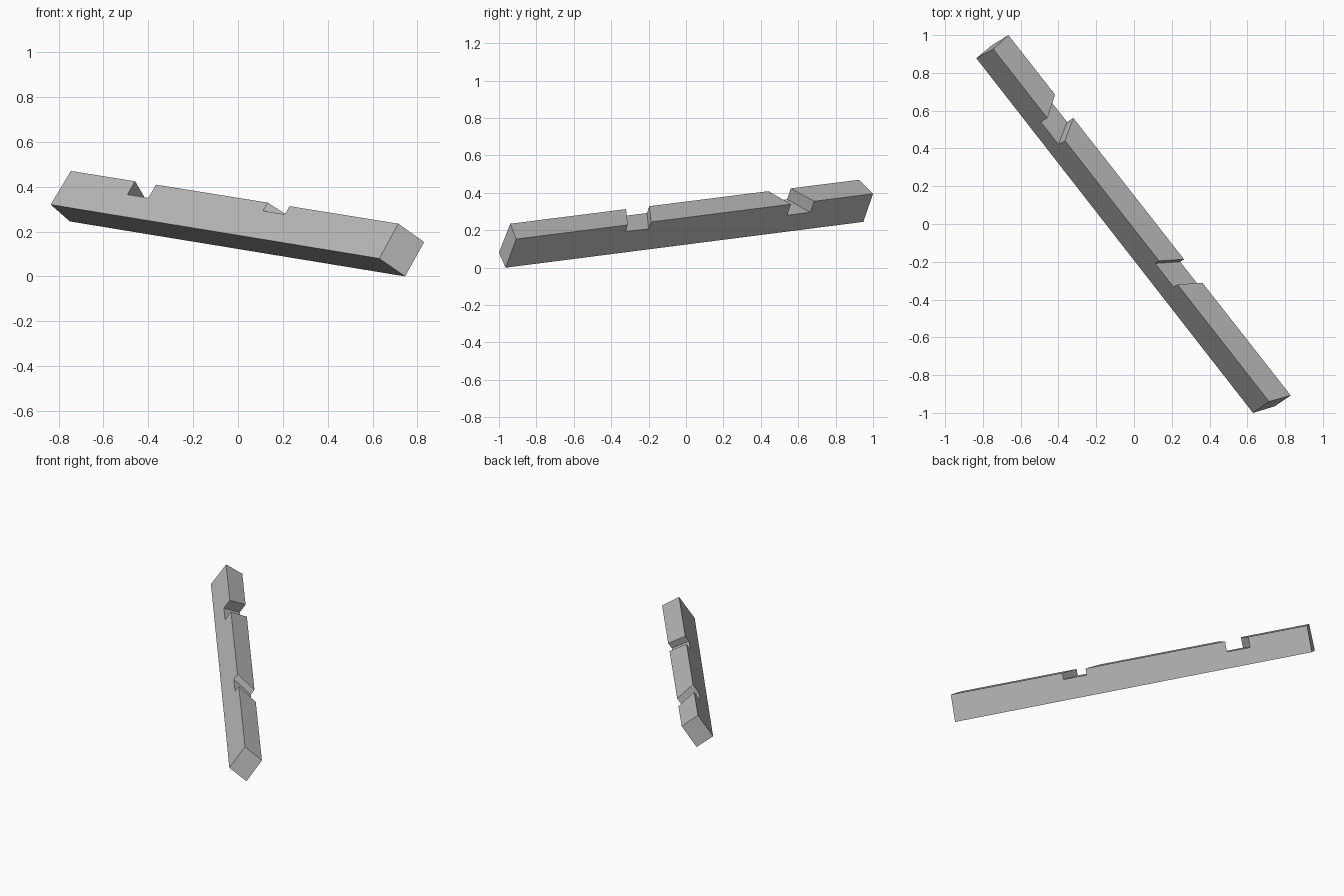
import bpy
import bmesh
from mathutils import Vector

cube = bpy.data.objects.get("Cube")
if cube:
    bpy.data.objects.remove(cube, do_unlink=True)

# Plain grey material
grey = bpy.data.materials.new("plain_grey")
grey.use_nodes = True
colour = (0.5, 0.5, 0.5, 1)
grey.diffuse_color = colour
grey.node_tree.nodes["Principled BSDF"].inputs["Base Color"].default_value = colour

# Long edges of the tilted beam, each from its near end to its far end
left_low = Vector((0.63, -1.0, 0.08)), Vector((-0.835, 0.878, 0.32))
left_high = Vector((0.715, -0.94, 0.235)), Vector((-0.745, 0.926, 0.47))
right_low = Vector((0.745, -0.965, 0.0)), Vector((-0.75, 0.948, 0.245))
right_high = Vector((0.83, -0.908, 0.153)), Vector((-0.665, 1.0, 0.395))


def side_profile(bm, low, high, notches):
    """Outline of one long side; each notch is (start, end, floor height)."""
    points = [(0, 0), (0, 1)]
    for start, end, floor in notches:
        points += [(start, 1), (start, floor), (end, floor), (end, 1)]
    points += [(1, 1), (1, 0)]
    return [bm.verts.new(low[0].lerp(low[1], t).lerp(high[0].lerp(high[1], t), h))
            for t, h in points]


# Beam: two notched outlines bridged together, with the notches running askew
bm = bmesh.new()
left = side_profile(bm, left_low, left_high,
                    [(0.332, 0.399, 0.76), (0.74, 0.804, 0.61)])
right = side_profile(bm, right_low, right_high,
                     [(0.313, 0.378, 0.76), (0.77, 0.835, 0.61)])
bm.faces.new(left)
bm.faces.new(right)
for i in range(len(left)):
    j = (i + 1) % len(left)
    bm.faces.new((left[i], left[j], right[j], right[i]))
bmesh.ops.recalc_face_normals(bm, faces=bm.faces)

mesh = bpy.data.meshes.new("notched_beam")
bm.to_mesh(mesh)
bm.free()
mesh.materials.append(grey)
beam = bpy.data.objects.new("notched_beam", mesh)
bpy.context.collection.objects.link(beam)
